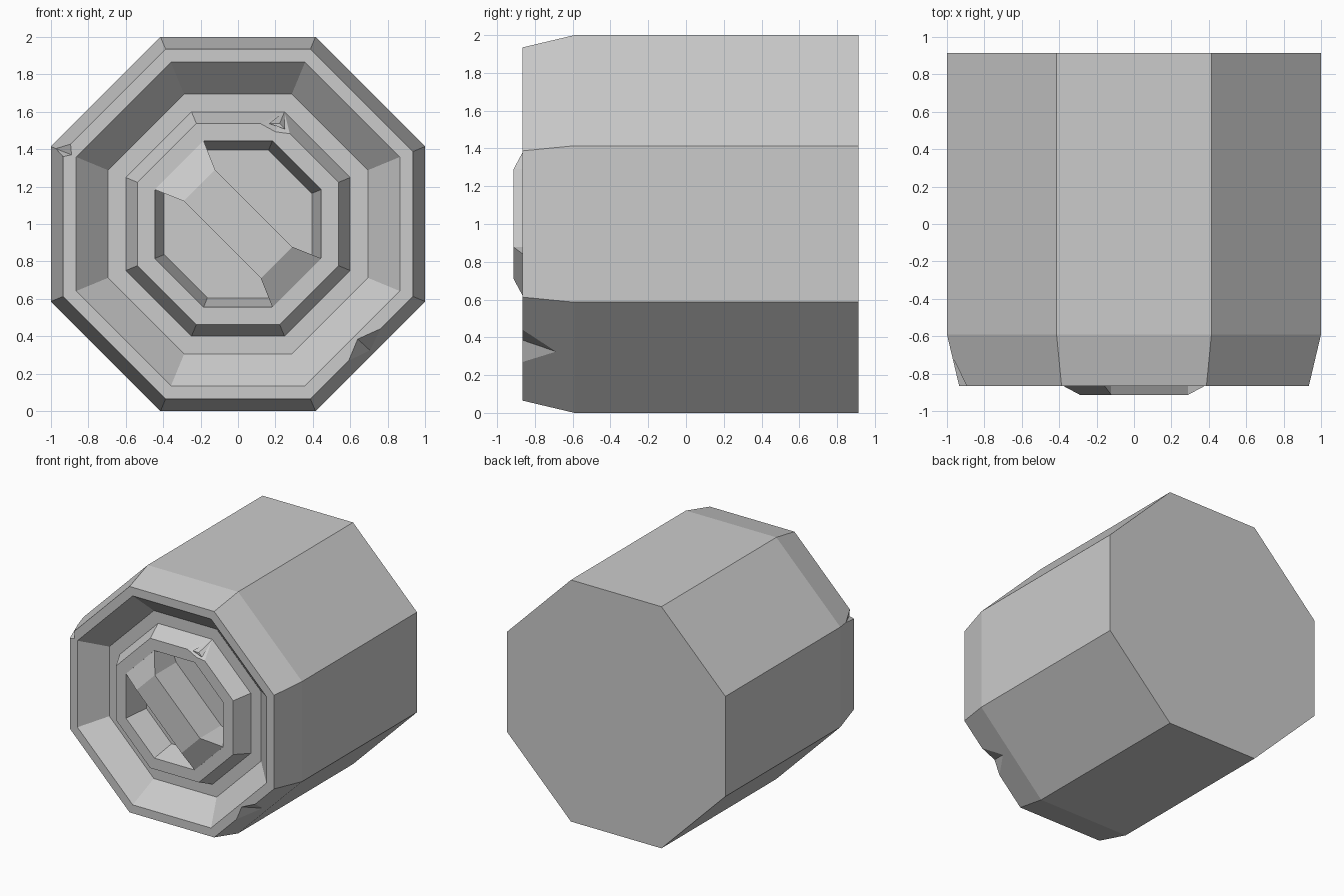
import bpy, bmesh, math
from mathutils import Vector

if "Cube" in bpy.data.objects:
    bpy.data.objects.remove(bpy.data.objects["Cube"])


def make_object(name, bm):
    bmesh.ops.recalc_face_normals(bm, faces=bm.faces)
    mesh = bpy.data.meshes.new(name)
    bm.to_mesh(mesh)
    bm.free()
    obj = bpy.data.objects.new(name, mesh)
    bpy.context.collection.objects.link(obj)
    return obj


def octagon(bm, apothem, y):
    r = apothem / math.cos(math.pi / 8)
    angles = [math.pi / 8 + i * math.pi / 4 for i in range(8)]
    return [bm.verts.new((r * math.cos(a), y, 1 + r * math.sin(a))) for a in angles]


# Octagonal body: (flat radius, y) from the back round to the inner recess floor
profile = [(1, 0.913), (1, -0.59), (0.935, -0.865), (0.865, -0.865), (0.695, -0.69),
           (0.6, -0.69), (0.537, -0.83), (0.445, -0.83), (0.395, -0.635)]
bm = bmesh.new()
rings = [octagon(bm, a, y) for a, y in profile]
for r0, r1 in zip(rings, rings[1:]):
    for i in range(8):
        j = (i + 1) % 8
        bm.faces.new((r0[i], r0[j], r1[j], r1[i]))
bm.faces.new(rings[0])
bm.faces.new(rings[-1])
body = make_object("body", bm)

# Diagonal grip bar: raised middle, flared ends sloping down to the recess rim
half = [(-0.184, -0.83, 0.445), (-0.122, -0.913, 0.29)]
half += [(-z, y, -x) for x, y, z in reversed(half)]
half += [(-x, y, -z) for x, y, z in half]
bm = bmesh.new()
top = [bm.verts.new((x, y, 1 + z)) for x, y, z in half]
low = [bm.verts.new((v.co.x, -0.6, v.co.z)) for v in top]
# outline order is: end a, mid b, mid c, end d, and the same turned half round
order = [0, 1, 6, 7, 4, 5, 2, 3]
top, low = [top[i] for i in order], [low[i] for i in order]
for a, b, c, d in ((7, 0, 1, 6), (6, 1, 2, 5), (5, 2, 3, 4)):
    bm.faces.new([top[k] for k in (a, b, c, d)])
for i in range(8):
    j = (i + 1) % 8
    bm.faces.new((top[i], top[j], low[j], low[i]))
bm.faces.new(low)
make_object("grip_bar", bm)


def chip(name, inner, deep, side_a, side_b, extra=0.3):
    """Cut a two-sided nick whose valley runs from inner to deep."""
    c, d, a, b = (Vector(p) for p in (inner, deep, side_a, side_b))
    points = (c - (d - c) * 0.3, d + (d - c) * extra, c + (a - c) * 2, c + (b - c) * 2)
    bm = bmesh.new()
    v = [bm.verts.new(p) for p in points]
    for f in ((0, 1, 2), (0, 1, 3), (0, 2, 3), (1, 2, 3)):
        bm.faces.new([v[k] for k in f])
    cutter = make_object(name, bm)
    cutter.hide_render = True
    cutter.hide_set(True)
    mod = body.modifiers.new(name, 'BOOLEAN')
    mod.operation = 'DIFFERENCE'
    mod.solver = 'EXACT'
    mod.object = cutter


# Worn nicks in the outer rim and in the inner boss
chip("rim_nick_low", (0.64, -0.865, 0.385), (0.705, -0.69, 0.325),
     (0.592, -0.865, 0.27), (0.762, -0.865, 0.44))
chip("rim_nick_high", (-0.89, -0.865, 1.37), (-0.98, -0.69, 1.405),
     (-0.895, -0.865, 1.427), (-0.935, -0.865, 1.36))
chip("boss_nick", (0.2, -0.83, 1.493), (0.245, -0.70, 1.593),
     (0.12, -0.83, 1.537), (0.275, -0.83, 1.483), 0.03)
